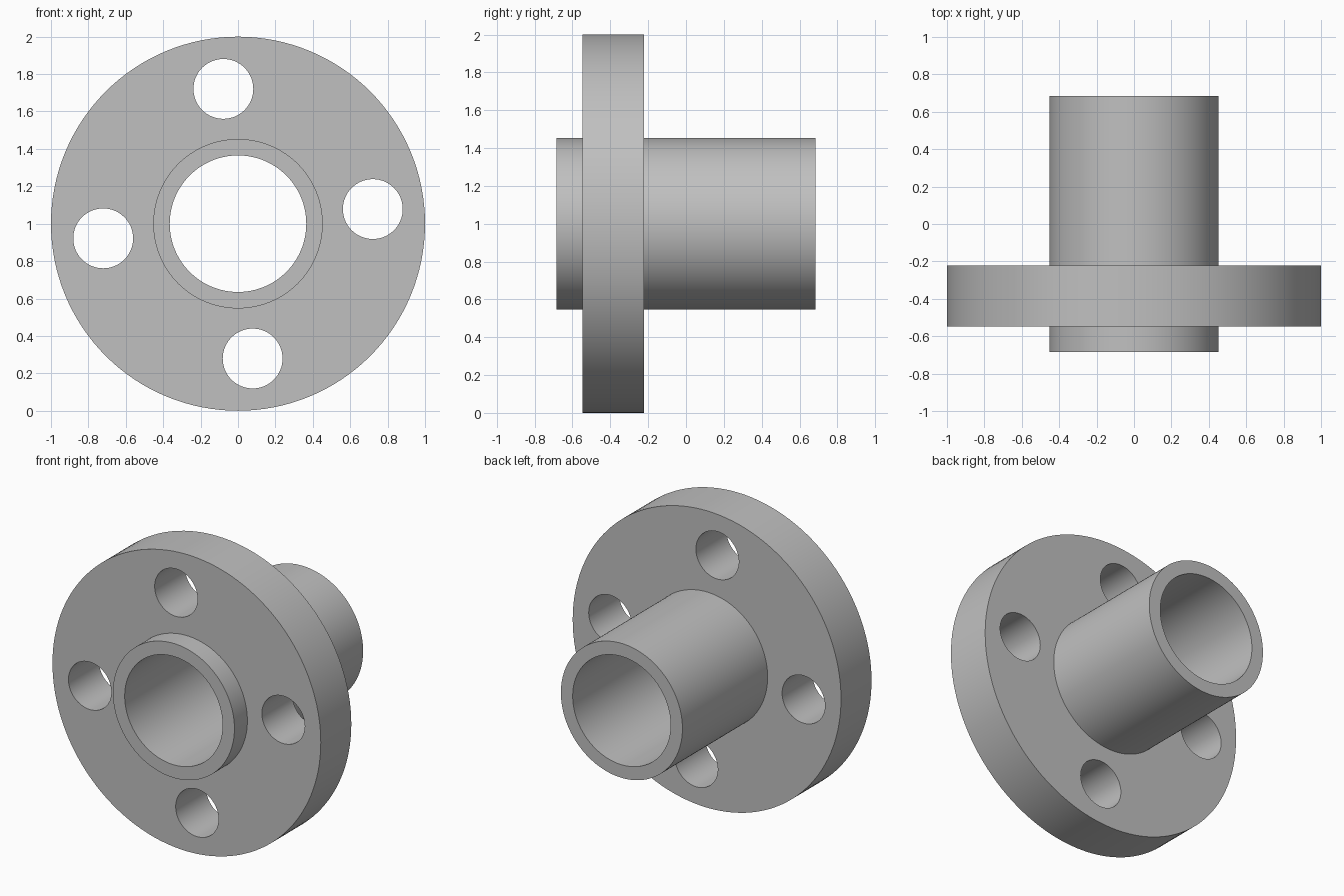
import bpy, math
from mathutils import Vector

if "Cube" in bpy.data.objects:
    bpy.data.objects.remove(bpy.data.objects["Cube"], do_unlink=True)

AXIS_Z = 1.0
TUBE_R, BORE_R, FLANGE_R = 0.453, 0.365, 1.0
TUBE_Y = (-0.685, 0.685)
FLANGE_Y = (-0.547, -0.222)
BOLT_CIRCLE, BOLT_R, BOLT_TURN = 0.725, 0.16, math.radians(6.2)

steel = bpy.data.materials.new("Plain grey")
steel.use_nodes = True
grey = (0.527, 0.527, 0.527, 1)
steel.diffuse_color = grey
steel.node_tree.nodes["Principled BSDF"].inputs["Base Color"].default_value = grey


def cylinder(name, radius, y_range, x=0.0, z=AXIS_Z, sides=128):
    """Solid cylinder lying along y."""
    y0, y1 = y_range
    bpy.ops.mesh.primitive_cylinder_add(
        vertices=sides, radius=radius, depth=y1 - y0,
        location=(x, (y0 + y1) / 2, z), rotation=(math.pi / 2, 0, 0))
    obj = bpy.context.object
    obj.name = name
    obj.data.materials.append(steel)
    return obj


def drill(body, radius, x=0.0, z=AXIS_Z, sides=128):
    """Cut a round hole right through the body along y."""
    cutter = cylinder("cutter", radius, (-1, 1), x, z, sides)
    cutter.hide_render = True
    mod = body.modifiers.new("hole", "BOOLEAN")
    mod.operation = "DIFFERENCE"
    mod.solver = "EXACT"
    mod.object = cutter
    bpy.context.view_layer.objects.active = body
    bpy.ops.object.modifier_apply(modifier=mod.name)
    bpy.data.objects.remove(cutter, do_unlink=True)


def smooth(obj):
    bpy.ops.object.select_all(action="DESELECT")
    obj.select_set(True)
    bpy.context.view_layer.objects.active = obj
    bpy.ops.object.shade_smooth_by_angle(angle=math.radians(30))


# Pipe through the centre
tube = cylinder("tube", TUBE_R, TUBE_Y)
drill(tube, BORE_R)
smooth(tube)

# Round flange that fits on the pipe, with four bolt holes
flange = cylinder("flange", FLANGE_R, FLANGE_Y)
drill(flange, TUBE_R)
for i in range(4):
    a = BOLT_TURN + i * math.pi / 2
    drill(flange, BOLT_R, BOLT_CIRCLE * math.cos(a),
          AXIS_Z + BOLT_CIRCLE * math.sin(a), 64)
smooth(flange)
